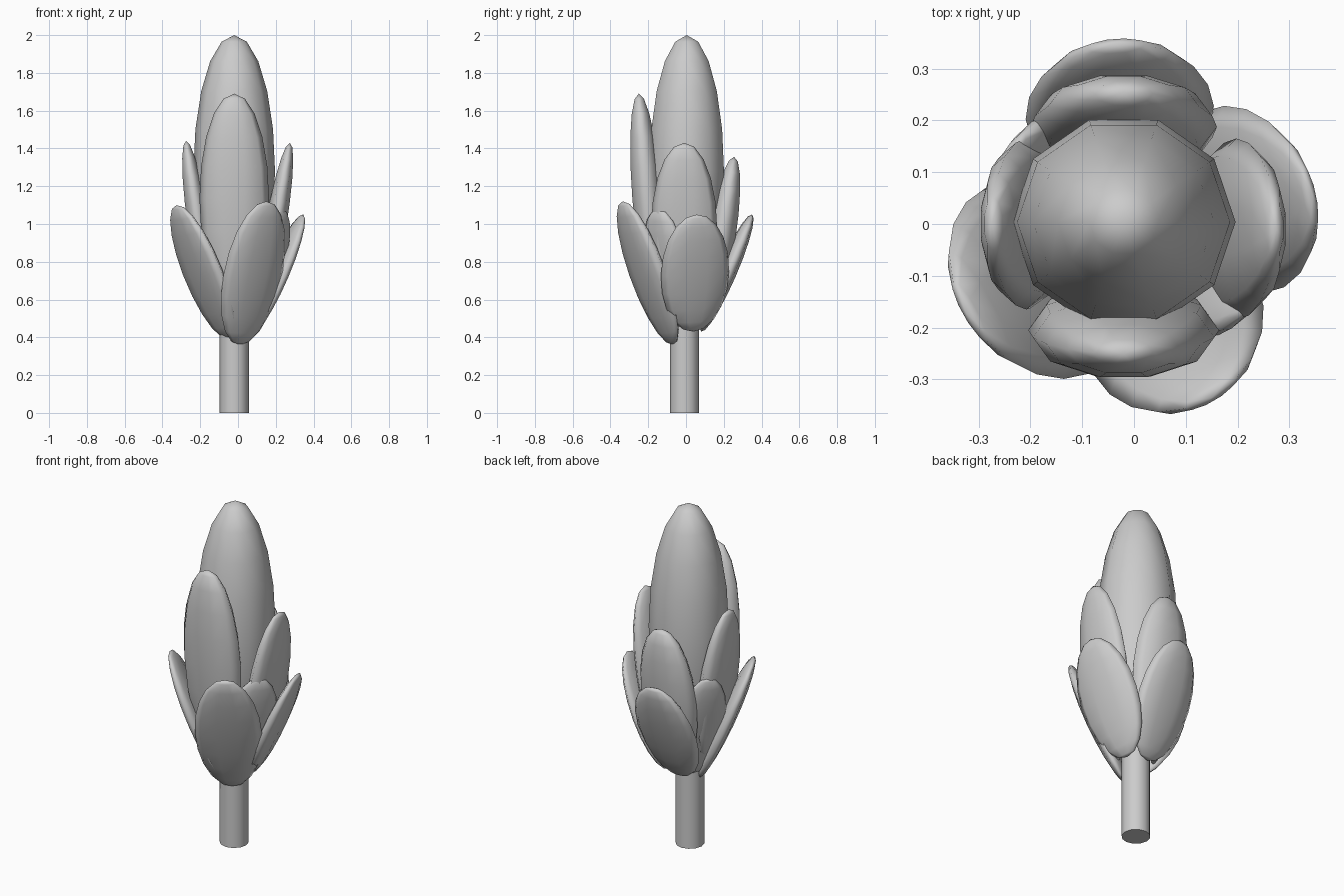
import bpy, math
from mathutils import Vector, Matrix

if "Cube" in bpy.data.objects:
    bpy.data.objects.remove(bpy.data.objects["Cube"])


def ellipsoid(name, matrix):
    """Ten-sided sphere with a vertex on its local x axis, shaped by matrix."""
    bpy.ops.mesh.primitive_uv_sphere_add(segments=10, ring_count=10, radius=1)
    ob = bpy.context.object
    ob.name = name
    ob.data.transform(matrix @ Matrix.Rotation(math.pi / 2, 4, 'Z'))
    for p in ob.data.polygons:
        p.use_smooth = True
    return ob


def petal(name, base, tip, azimuth, half_width, half_thick):
    """Flattened ellipsoid from base to tip, its flat side facing azimuth."""
    base, tip = Vector(base), Vector(tip)
    axis = tip - base
    half_len = axis.length / 2
    axis.normalize()
    a = math.radians(azimuth)
    out = Vector((math.cos(a), math.sin(a), 0))
    out = (out - axis * out.dot(axis)).normalized()
    side = out.cross(axis)
    rot = Matrix((side, -out, axis)).transposed().to_4x4()
    size = Matrix.Diagonal((half_width, half_thick, half_len, 1))
    return ellipsoid(name, Matrix.Translation((base + tip) / 2) @ rot @ size)


# Stem
bpy.ops.mesh.primitive_cylinder_add(vertices=12, radius=0.077, depth=0.6,
                                    location=(-0.02, -0.008, 0.3))
stem = bpy.context.object
stem.name = "stem"
bpy.ops.object.shade_smooth_by_angle(angle=math.radians(40))

# Central bud
ellipsoid("bud", Matrix.Translation((-0.02, 0.004, 1.28))
          @ Matrix.Diagonal((0.216, 0.207, 0.72, 1)))

# Petals: name, base, tip, facing angle, half width, half thickness
PETALS = [
    # upright inner petals
    ("inner_petal_front", (-0.02, -0.16, 0.58), (-0.02, -0.25, 1.69), 270, 0.184, 0.083),
    ("inner_petal_right", (0.12, -0.01, 0.52), (0.275, -0.01, 1.43), 0, 0.175, 0.058),
    ("inner_petal_left", (-0.14, 0.0, 0.52), (-0.275, 0.0, 1.44), 180, 0.165, 0.06),
    ("inner_petal_back", (-0.02, 0.12, 0.5), (-0.02, 0.255, 1.355), 90, 0.18, 0.078),
    # diagonal middle petals
    ("middle_petal_right", (0.06, -0.06, 0.45), (0.235, -0.145, 1.08), -38, 0.148, 0.048),
    ("middle_petal_left", (-0.08, 0.06, 0.45), (-0.24, 0.14, 1.08), 145, 0.145, 0.045),
    # spreading outer petals
    ("outer_petal_left", (-0.05, -0.05, 0.39), (-0.325, -0.17, 1.1), 209, 0.205, 0.048),
    ("outer_petal_front", (0.01, -0.07, 0.36), (0.15, -0.335, 1.12), 300, 0.18, 0.052),
    ("outer_petal_right", (0.08, 0.04, 0.43), (0.345, 0.055, 1.05), 12, 0.185, 0.045),
    ("outer_petal_back", (-0.02, 0.08, 0.43), (-0.035, 0.35, 1.05), 94, 0.182, 0.05),
]
for args in PETALS:
    petal(*args)
